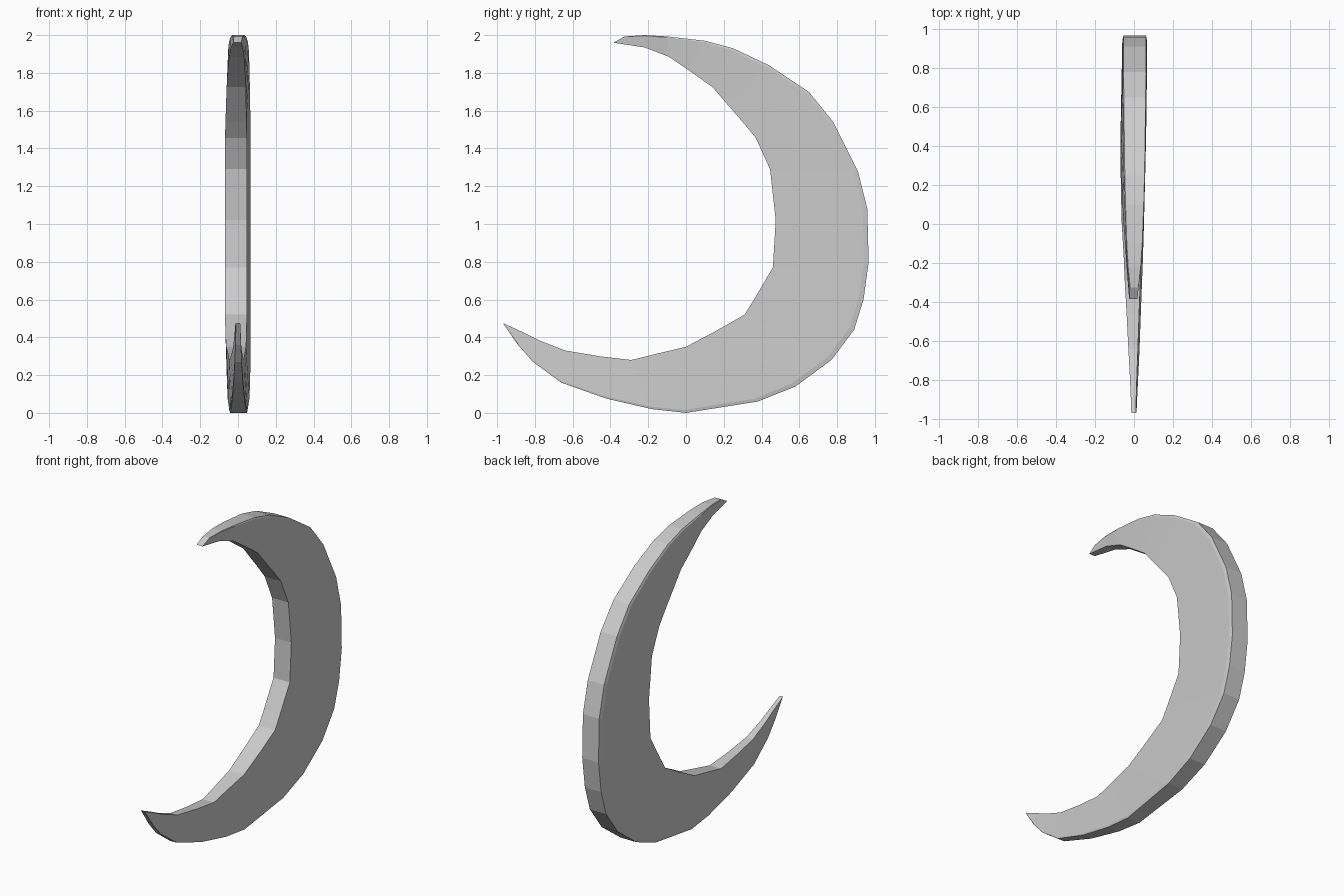
import bpy, bmesh

# Stations along the crescent: outer y, outer z, inner y, inner z, relative thickness
stations = [
    (-.325, 1.993, -.385, 1.96, .36), (-.22, 2.0, -.22, 1.935, .55),
    (-.10, 1.993, -.09, 1.885, .68), (.10, 1.97, .02, 1.81, .80),
    (.25, 1.93, .14, 1.725, .87), (.44, 1.84, .22, 1.632, .92),
    (.65, 1.70, .30, 1.54, .96), (.78, 1.54, .37, 1.455, 1),
    (.91, 1.28, .445, 1.29, 1), (.96, 1.08, .475, 1.02, 1),
    (.967, .80, .46, .77, 1), (.94, .60, .41, .685, 1),
    (.89, .44, .36, .60, 1), (.77, .28, .31, .52, 1),
    (.58, .14, .16, .435, .97), (.38, .06, 0, .35, .91),
    (0, 0, -.16, .312, .77), (-.18, .02, -.29, .28, .69),
    (-.42, .075, -.46, .30, .55), (-.66, .16, -.64, .33, .42),
    (-.81, .27, -.78, .385, .31), (-.89, .36, -.87, .43, .25),
    (-.963, .466, -.969, .475, .2),
]


def section(oy, oz, iy, iz, w):
    """Slightly skewed slab section with a narrow bevel along the outer rim."""
    def at(x, t):
        return (x * w, iy + (oy - iy) * t, iz + (oz - iz) * t)
    return [at(-.069, 0), at(-.060, .95), at(-.054, 1),
            at(.062, 1), at(.066, .95), at(.047, 0)]


# Crescent body, lofted through the sections
bm = bmesh.new()
rings = [[bm.verts.new(p) for p in section(*s)] for s in stations]
for a, b in zip(rings, rings[1:]):
    for i in range(6):
        j = (i + 1) % 6
        bm.faces.new((a[i], a[j], b[j], b[i]))
bm.faces.new(rings[0])
bm.faces.new(rings[-1][::-1])
bmesh.ops.recalc_face_normals(bm, faces=bm.faces)

mesh = bpy.data.meshes.new("crescent")
bm.to_mesh(mesh)
bm.free()
bpy.context.collection.objects.link(bpy.data.objects.new("crescent", mesh))
